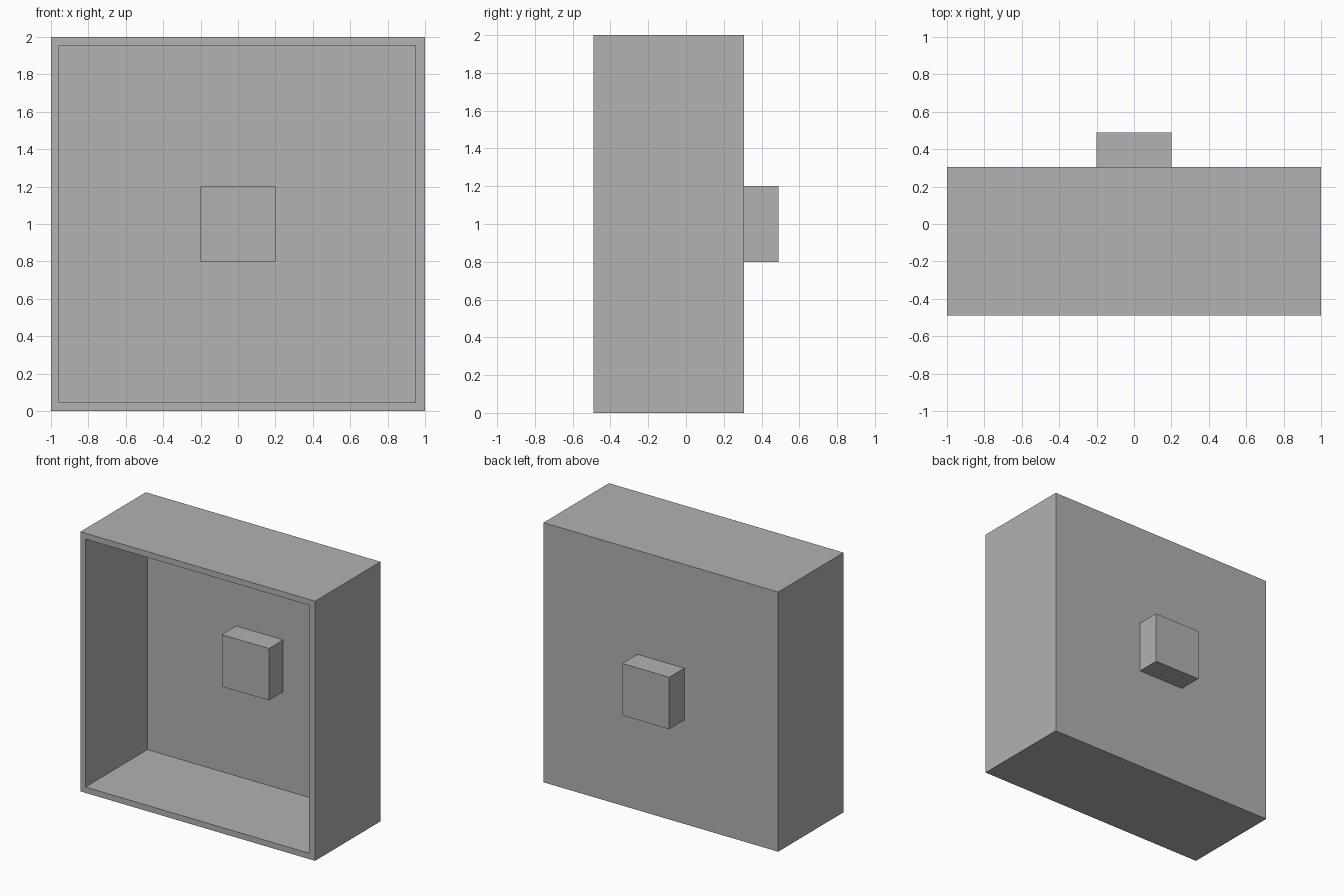
import bpy
import bmesh
from mathutils import Vector

default_cube = bpy.data.objects.get("Cube")
if default_cube:
    bpy.data.objects.remove(default_cube, do_unlink=True)

grey = bpy.data.materials.new("plain grey")
grey.use_nodes = True
colour = (0.445, 0.445, 0.445, 1)
grey.diffuse_color = colour
grey.node_tree.nodes["Principled BSDF"].inputs["Base Color"].default_value = colour


def add_box(name, low, high):
    """Box between two opposite corners."""
    low, high = Vector(low), Vector(high)
    bm = bmesh.new()
    bmesh.ops.create_cube(bm, size=1)
    bmesh.ops.scale(bm, vec=high - low, verts=bm.verts)
    bmesh.ops.translate(bm, vec=(low + high) / 2, verts=bm.verts)
    mesh = bpy.data.meshes.new(name)
    bm.to_mesh(mesh)
    bm.free()
    mesh.materials.append(grey)
    obj = bpy.data.objects.new(name, mesh)
    bpy.context.collection.objects.link(obj)
    return obj


FRONT, BACK = -0.49, 0.306
INNER_BACK = 0.265

# Open-fronted case: a solid box hollowed from the front
case = add_box("open_case", (-1, FRONT, 0), (1, BACK, 2))
cutter = add_box("cavity_cutter", (-0.957, FRONT - 0.2, 0.045), (0.95, INNER_BACK, 1.955))
cutter.hide_render = True
cutter.hide_viewport = True
cut = case.modifiers.new("cavity", "BOOLEAN")
cut.operation = "DIFFERENCE"
cut.solver = "EXACT"
cut.object = cutter

# Centre block passing through the back wall
add_box("centre_block", (-0.2, 0.09, 0.8), (0.2, 0.49, 1.2))
